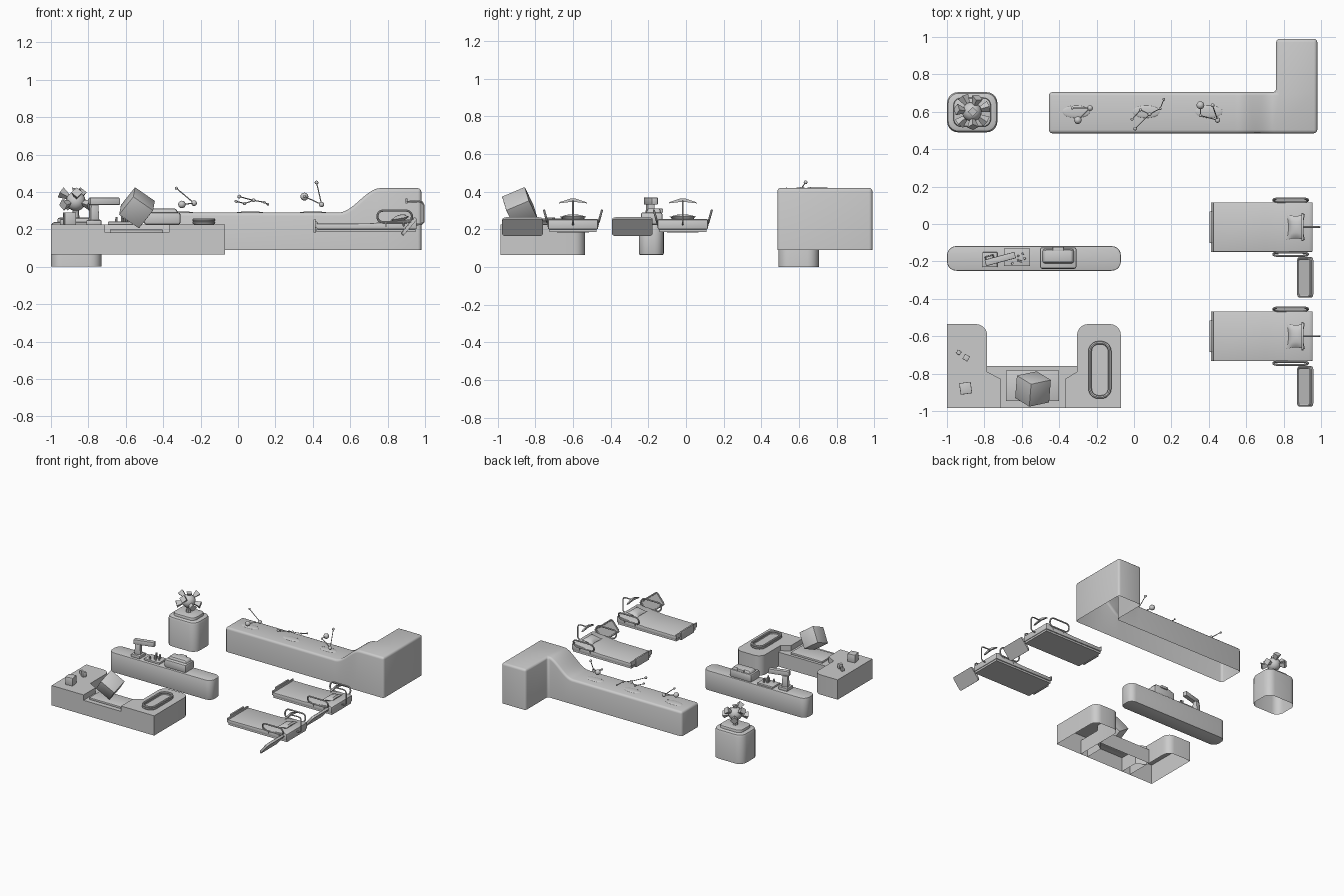
import bpy, bmesh, math
from mathutils import Vector, Matrix, Euler

if "Cube" in bpy.data.objects:
    bpy.data.objects.remove(bpy.data.objects["Cube"])


def finish(name, bm, bevel=0, seg=2):
    bmesh.ops.recalc_face_normals(bm, faces=bm.faces)
    if bevel:
        es = [e for e in bm.edges if len(e.link_faces) == 2 and e.calc_face_angle(0) > 0.6]
        bmesh.ops.bevel(bm, geom=es, offset=bevel, segments=seg, profile=0.5,
                        affect='EDGES', clamp_overlap=True)
    me = bpy.data.meshes.new(name)
    bm.to_mesh(me)
    bm.free()
    ob = bpy.data.objects.new(name, me)
    bpy.context.collection.objects.link(ob)
    return ob


def outline(corners, n=5):
    """Polygon (x, y, radius) with rounded corners."""
    out = []
    for i, (x, y, r) in enumerate(corners):
        c = Vector((x, y))
        if not r:
            out.append(c)
            continue
        a = (Vector(corners[i - 1][:2]) - c).normalized() * r
        b = (Vector(corners[(i + 1) % len(corners)][:2]) - c).normalized() * r
        for k in range(n + 1):
            t = math.pi / 2 * k / n
            out.append(c + a * (1 - math.sin(t)) + b * (1 - math.cos(t)))
    return out


def rect(x0, x1, y0, y1, r):
    return outline([(x0, y0, r), (x1, y0, r), (x1, y1, r), (x0, y1, r)])


def skirt(bm, z):
    es = [e for e in bm.edges if e.is_boundary]
    g = bmesh.ops.extrude_edge_only(bm, edges=es)['geom']
    for v in g:
        if isinstance(v, bmesh.types.BMVert):
            v.co.z = z


def shell(name, pts, z0, z1, bevel=0, closed=False):
    """Top cap with side walls, open underneath unless closed."""
    bm = bmesh.new()
    bm.faces.new([bm.verts.new((p[0], p[1], z1)) for p in pts])
    skirt(bm, z0)
    if closed:
        bmesh.ops.holes_fill(bm, edges=[e for e in bm.edges if e.is_boundary])
    return finish(name, bm, bevel)


def box(name, c, s, rot=(0, 0, 0), bevel=0, taper=1):
    bm = bmesh.new()
    bmesh.ops.create_cube(bm, size=1)
    for v in bm.verts:
        k = taper if v.co.z > 0 else 1
        v.co = Vector((v.co.x * s[0] * k, v.co.y * s[1] * k, v.co.z * s[2]))
    m = Matrix.Translation(c) @ Euler([math.radians(a) for a in rot]).to_matrix().to_4x4()
    bm.transform(m)
    return finish(name, bm, bevel)


def cone(name, a, b, r1, r2, n=10):
    a, b = Vector(a), Vector(b)
    d = b - a
    bm = bmesh.new()
    bmesh.ops.create_cone(bm, cap_ends=True, segments=n, radius1=r1, radius2=r2, depth=d.length)
    bm.transform(Matrix.Translation((a + b) / 2) @ d.to_track_quat('Z', 'Y').to_matrix().to_4x4())
    return finish(name, bm)


def ball(name, c, r, s=(1, 1, 1)):
    bm = bmesh.new()
    bmesh.ops.create_uvsphere(bm, u_segments=20, v_segments=12, radius=r)
    bm.transform(Matrix.Translation(c) @ Matrix.Diagonal((*s, 1)))
    return finish(name, bm)


def tube(name, pts, r, cyclic=False):
    cu = bpy.data.curves.new(name, 'CURVE')
    cu.dimensions, cu.bevel_depth, cu.bevel_resolution, cu.use_fill_caps = '3D', r, 2, True
    sp = cu.splines.new('POLY')
    sp.points.add(len(pts) - 1)
    for p, q in zip(sp.points, pts):
        p.co = (*q, 1)
    sp.use_cyclic_u = cyclic
    ob = bpy.data.objects.new(name, cu)
    bpy.context.collection.objects.link(ob)
    bpy.ops.object.select_all(action='DESELECT')
    ob.select_set(True)
    bpy.context.view_layer.objects.active = ob
    bpy.ops.object.convert(target='MESH')


def extrude_xz(name, prof, y0, y1, bevel=0):
    bm = bmesh.new()
    f = bm.faces.new([bm.verts.new((x, y0, z)) for x, z in prof])
    g = bmesh.ops.extrude_face_region(bm, geom=[f])['geom']
    bmesh.ops.translate(bm, verts=[v for v in g if isinstance(v, bmesh.types.BMVert)], vec=(0, y1 - y0, 0))
    return finish(name, bm, bevel)


# L-shaped counter with a swept rise to the tall end
bm = bmesh.new()
prof = [(-0.455, 0.29)]
for k in range(13):
    t = k / 12
    prof.append((0.54 + 0.22 * t, 0.29 + 0.13 * t * t * (3 - 2 * t)))
prof.append((0.98, 0.42))
rows = [[bm.verts.new((x, y, z)) for x, z in prof] for y in (0.485, 0.705)]
for i in range(len(prof) - 1):
    bm.faces.new((rows[0][i], rows[0][i + 1], rows[1][i + 1], rows[1][i]))
far = [bm.verts.new((x, 0.99, 0.42)) for x in (0.76, 0.98)]
bm.faces.new((rows[1][-2], rows[1][-1], far[1], far[0]))
skirt(bm, 0.09)
finish("l_counter", bm, 0.018, 3)
for i, x in enumerate((-0.31, 0.065, 0.40)):
    ball(f"counter_dimple_{i}", (x, 0.6, 0.289), 0.075, (1, 0.45, 0.09))

# Ball-and-stick molecules (x, y, z, radius)
mols = [
    ([(-.33, .62, .42, .008), (-.235, .62, .34, .015), (-.30, .555, .333, .02)], [(0, 1), (1, 2)]),
    ([(-.01, .56, .35, .008), (.035, .61, .338, .008), (.083, .587, .355, .01), (.006, .51, .375, .01),
      (.14, .617, .345, .007), (.16, .667, .333, .007)], [(0, 1), (1, 2), (2, 3), (2, 4), (4, 5)]),
    ([(.355, .635, .375, .021), (.42, .635, .45, .01), (.447, .555, .333, .014), (.355, .58, .376, .008)],
     [(1, 2), (2, 3), (0, 3)])]
for m, (atoms, bonds) in enumerate(mols):
    for i, a in enumerate(atoms):
        ball(f"atom_{m}_{i}", a[:3], a[3])
    for i, j in bonds:
        cone(f"bond_{m}_{i}{j}", atoms[i][:3], atoms[j][:3], 0.003, 0.003, 6)

# Pedestal with studded ball
shell("pedestal", rect(-1, -0.73, 0.49, 0.705, 0.06), 0, 0.24, 0.022)
shell("pedestal_cap", rect(-0.965, -0.765, 0.52, 0.675, 0.04), 0.235, 0.262, 0.01)
c = Vector((-0.867, 0.6, 0.35))
ball("virus_core", c, 0.052)
cone("virus_stem", (c.x, c.y, 0.255), c, 0.02, 0.016)
for i in range(7):
    a, e = i * math.tau / 7 + 0.3, math.radians(30 if i % 2 else -12)
    d = Vector((math.cos(a) * math.cos(e), math.sin(a) * math.cos(e), math.sin(e)))
    cone(f"virus_spike_{i}", c + d * 0.045, c + d * 0.095, 0.014, 0.031, 4)
cone("virus_spike_top", c + Vector((0, 0, .045)), c + Vector((0.005, 0, .068)), 0.014, 0.026, 4)

# Island bench and its equipment
shell("island_bench", rect(-1, -0.07, -0.25, -0.118, 0.05), 0.065, 0.227, 0.006, True)
box("scope_base", (-0.77, -0.19, 0.237), (0.08, 0.08, 0.025), bevel=0.004)
box("scope_column", (-0.77, -0.19, 0.29), (0.05, 0.045, 0.09), (0, 0, 15), 0.004, 0.8)
box("scope_head", (-0.715, -0.187, 0.35), (0.165, 0.035, 0.038), (0, 0, 15), 0.004)
box("tube_tray", (-0.625, -0.178, 0.233), (0.14, 0.095, 0.016), bevel=0.003)
for i, (x, y) in enumerate([(-.62, -.17), (-.595, -.16), (-.585, -.185), (-.605, -.2), (-.62, -.193), (-.65, -.21)]):
    cone(f"test_tube_{i}", (x, y, 0.235), (x, y, 0.285 - 0.01 * (i % 3)), 0.007, 0.006, 8)
box("analyser_body", (-0.405, -0.182, 0.258), (0.195, 0.115, 0.065), bevel=0.012)
box("analyser_lid", (-0.405, -0.172, 0.296), (0.175, 0.08, 0.03), bevel=0.01, taper=0.85)
box("analyser_vent", (-0.405, -0.137, 0.30), (0.06, 0.03, 0.02), bevel=0.003)

# U-shaped desk: two wings and a lowered middle
shell("desk_left_wing", outline([(-1, -.985, 0), (-.71, -.985, 0), (-.71, -.83, 0), (-.785, -.79, 0),
                                 (-.785, -.535, .06), (-1, -.535, 0)]), 0.065, 0.227)
shell("desk_right_wing", outline([(-.37, -.985, 0), (-.07, -.985, 0), (-.07, -.535, .06), (-.305, -.535, .06),
                                  (-.305, -.79, 0), (-.37, -.83, 0)]), 0.065, 0.227)
shell("desk_middle", [(-.785, -.985), (-.305, -.985), (-.305, -.76), (-.785, -.76)], 0.065, 0.183)
box("desk_pad", (-0.543, -0.865, 0.19), (0.285, 0.165, 0.016), bevel=0.003)
box("tilted_cube", (-0.54, -0.882, 0.315), (0.132,) * 3, (28, 34, 12), 0.003)
box("sample_cube_large", (-0.9, -0.878, 0.258), (0.062, 0.062, 0.066), (0, 0, 8), 0.003)
box("sample_cube_mid", (-0.897, -0.715, 0.245), (0.03, 0.03, 0.038), (0, 0, -30), 0.002)
box("sample_cube_small", (-0.937, -0.687, 0.24), (0.022, 0.022, 0.028), (0, 0, -30), 0.002)
shell("oval_tray_floor", rect(-.232, -.133, -.92, -.64, .045), 0.226, 0.236)
for z in (0.236, 0.25):
    tube("oval_tray_rim", [(*p, z) for p in rect(-.235, -.13, -.925, -.635, .045)], 0.009, True)

# Two hospital beds
for n, y in enumerate((-0.60, -0.017)):
    extrude_xz(f"bed_{n}_mattress", [(.42, .2), (.42, .23), (.70, .232), (.80, .24), (.935, .255),
                                     (.955, .25), (.955, .2)], y - .133, y + .133, 0.006)
    box(f"bed_{n}_frame", (.685, y, .193), (.53, .25, .016))
    box(f"bed_{n}_footboard", (.41, y, .218), (.014, .17, .07), bevel=0.004)
    box(f"bed_{n}_footrail", (.418, y, .225), (.012, .266, .035), bevel=0.003)
    # pillow with pinched sides
    bm = bmesh.new()
    bmesh.ops.create_grid(bm, x_segments=8, y_segments=8, size=1)
    lower = bmesh.ops.duplicate(bm, geom=bm.faces[:])['geom']
    low = {v for v in lower if isinstance(v, bmesh.types.BMVert)}
    for v in bm.verts:
        u, w = v.co.x, v.co.y
        h = 0.02 * math.sqrt(max(0, (1 - u * u) * (1 - w * w)))
        v.co = Vector((.865 + .05 * u * (.78 + .22 * w * w), y + .07 * w * (.86 + .14 * u * u),
                       .258 + .06 * u * .15 + (-h if v in low else h)))
    bmesh.ops.remove_doubles(bm, verts=bm.verts, dist=1e-5)
    finish(f"bed_{n}_pillow", bm)
    # side rails leaning outwards
    for s in (-1, 1):
        loop = rect(.745, .93, .238, .30, .03)
        tube(f"bed_{n}_rail", [(p[0], y + s * (.136 + .28 * (p[1] - .238)), p[1]) for p in loop], 0.006, True)
        for x in (.79, .885):
            cone(f"bed_{n}_rail_post", (x, y + s * .128, .21), (x, y + s * .136, .24), .005, .005, 8)
    # overhead pole with triangular grip
    tube(f"bed_{n}_pole", [(.945, y, .225), (.98, y, .228), (.992, y, .24), (.992, y, .33),
                           (.984, y, .345), (.965, y, .35), (.90, y, .347)], 0.005)
    tri = [(-.075, .338), (0, .347), (.075, .338), (.07, .345), (.012, .364), (-.012, .364), (-.07, .345)]
    bm = bmesh.new()
    f = bm.faces.new([bm.verts.new((.895, y + a, b)) for a, b in tri])
    g = bmesh.ops.extrude_face_region(bm, geom=[f])['geom']
    bmesh.ops.translate(bm, verts=[v for v in g if isinstance(v, bmesh.types.BMVert)], vec=(.012, 0, 0))
    finish(f"bed_{n}_grip", bm)
    # tilted over-bed table with raised rim
    m = Matrix.Translation((.915, y - .268, .215)) @ Matrix.Rotation(math.radians(-50), 4, 'Y')
    top = shell(f"bed_{n}_table", rect(-.058, .058, -.108, .108, .016), -.008, .006, 0, True)
    top.data.transform(m)
    tube(f"bed_{n}_table_rim", [m @ Vector((*p, .006)) for p in rect(-.052, .052, -.102, .102, .016)], 0.006, True)

# Smooth round parts, keep hard edges
bpy.ops.object.select_all(action='SELECT')
bpy.context.view_layer.objects.active = bpy.context.selected_objects[0]
bpy.ops.object.shade_smooth_by_angle(angle=math.radians(35))
